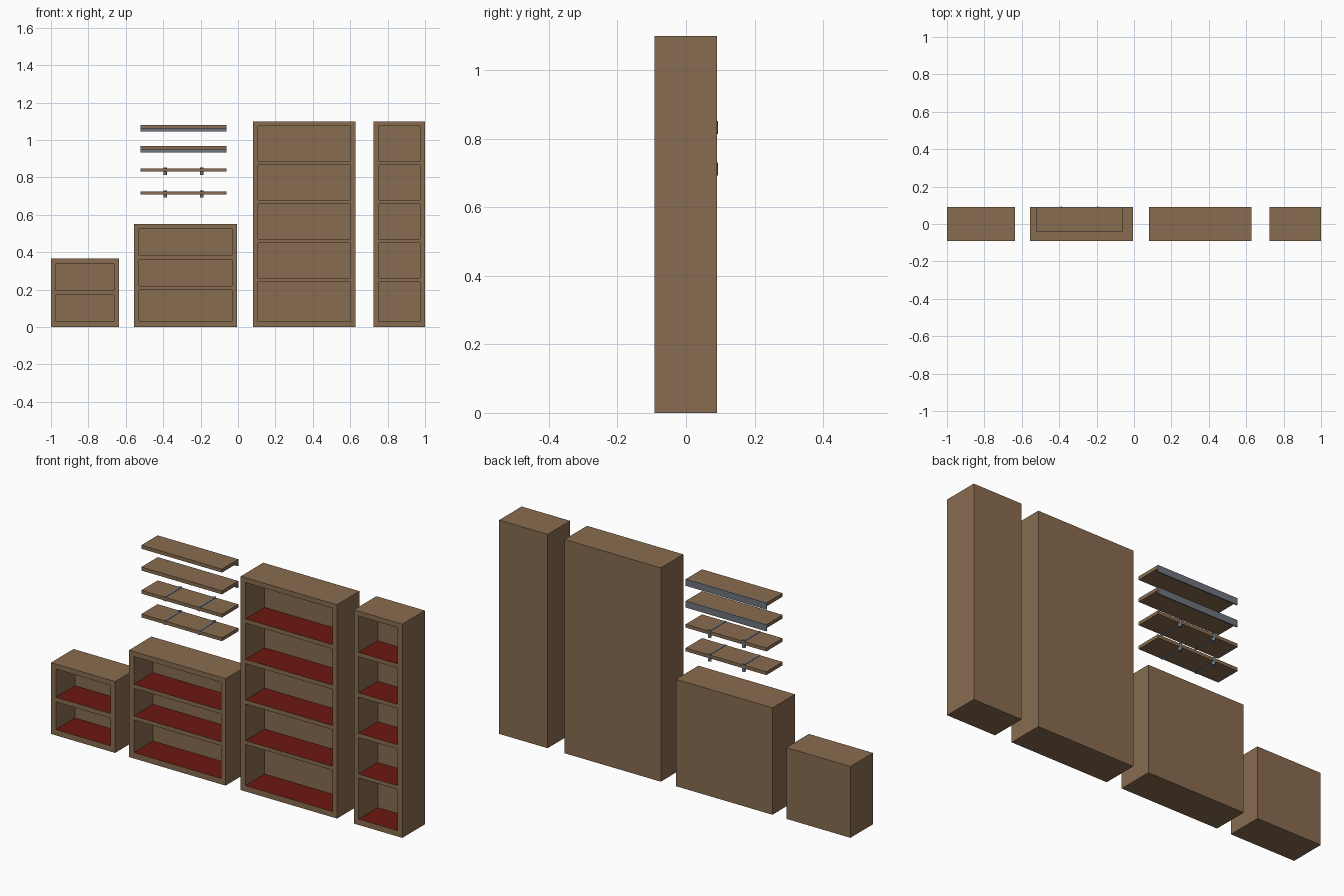
import bpy, bmesh

if "Cube" in bpy.data.objects:
    bpy.data.objects.remove(bpy.data.objects["Cube"])


def material(name, rgb):
    m = bpy.data.materials.new(name)
    m.diffuse_color = (*rgb, 1)
    m.use_nodes = True
    m.node_tree.nodes["Principled BSDF"].inputs["Base Color"].default_value = m.diffuse_color
    return m


WOOD = material("wood", (0.25, 0.15, 0.08))
RED = material("red_lining", (0.15, 0.01, 0.005))
METAL = material("metal", (0.16, 0.18, 0.21))

Y0, Y1, WALL = -0.092, 0.091, 0.027


def make_object(name, bm, mats):
    mesh = bpy.data.meshes.new(name)
    bm.to_mesh(mesh)
    bm.free()
    for m in mats:
        mesh.materials.append(m)
    ob = bpy.data.objects.new(name, mesh)
    bpy.context.collection.objects.link(ob)
    return ob


def box(name, x, y, z, mat):
    bm = bmesh.new()
    bmesh.ops.create_cube(bm, size=1)
    for v in bm.verts:
        v.co = [r[0] + (c + 0.5) * (r[1] - r[0]) for c, r in zip(v.co, (x, y, z))]
    return make_object(name, bm, [mat])


def bookcase(name, x0, x1, top, bays):
    """Solid carcass with recessed bays, each with a red floor."""
    bm = bmesh.new()

    def face(pts, mat=0):
        bm.faces.new([bm.verts.new(p) for p in pts]).material_index = mat

    def shell(a, b, z0, z1, front, back, floor=0):
        # bottom, top, left, right and back of an open-fronted box
        face([(a, front, z0), (a, back, z0), (b, back, z0), (b, front, z0)], floor)
        face([(a, front, z1), (b, front, z1), (b, back, z1), (a, back, z1)])
        face([(a, front, z0), (a, front, z1), (a, back, z1), (a, back, z0)])
        face([(b, front, z0), (b, back, z0), (b, back, z1), (b, front, z1)])
        face([(a, back, z0), (a, back, z1), (b, back, z1), (b, back, z0)])

    shell(x0, x1, 0, top, Y0, Y1)
    xs = [x0, x0 + WALL, x1 - WALL, x1]
    zs = [0] + [z for bay in bays for z in bay] + [top]
    for i in range(3):
        for k in range(len(zs) - 1):
            a, b, c, d = xs[i], xs[i + 1], zs[k], zs[k + 1]
            if i == 1 and k % 2 == 1:
                n = len(bm.faces)
                shell(a, b, c, d, Y0, Y1 - WALL, 1)
                bm.faces.ensure_lookup_table()
                for f in bm.faces[n:]:
                    f.normal_flip()
            else:
                face([(a, Y0, c), (b, Y0, c), (b, Y0, d), (a, Y0, d)])
    bmesh.ops.remove_doubles(bm, verts=bm.verts, dist=1e-5)
    make_object(name, bm, [WOOD, RED])


# Four bookcases
tall = [(0.030, 0.242), (0.262, 0.450), (0.472, 0.658), (0.680, 0.866), (0.888, 1.075)]
bookcase("small_bookcase", -1.0, -0.635, 0.367, [(0.030, 0.172), (0.196, 0.341)])
bookcase("medium_bookcase", -0.556, -0.006, 0.55,
         [(0.030, 0.198), (0.219, 0.361), (0.382, 0.524)])
bookcase("tall_bookcase", 0.08, 0.628, 1.1, tall)
bookcase("narrow_bookcase", 0.724, 1.0, 1.1, tall)

SX = (-0.521, -0.062)

# Wall shelves on a full-length rear rail
for n, z in enumerate((0.950, 1.062), 1):
    box(f"rail_shelf_{n}", SX, (-0.042, 0.085), (z, z + 0.018), WOOD)
    box(f"rear_rail_{n}", SX, (0.085, Y1), (z - 0.016, z + 0.018), METAL)

# Wall shelves on pairs of clip brackets
for n, z in enumerate((0.709, 0.831), 1):
    box(f"clip_shelf_{n}", SX, (-0.042, Y1), (z, z + 0.017), WOOD)
    for side, x in (("left", -0.389), ("right", -0.194)):
        box(f"top_strip_{side}_{n}", (x - 0.006, x + 0.006), (-0.042, 0.086),
            (z + 0.017, z + 0.019), METAL)
        box(f"bottom_strip_{side}_{n}", (x - 0.006, x + 0.006), (-0.042, 0.086),
            (z - 0.003, z), METAL)
        bpy.ops.mesh.primitive_cylinder_add(vertices=16, radius=0.009, depth=0.038,
                                            location=(x, 0.084, z + 0.002))
        post = bpy.context.object
        post.name = f"bracket_post_{side}_{n}"
        post.data.materials.append(METAL)
        bpy.ops.object.shade_smooth_by_angle()
